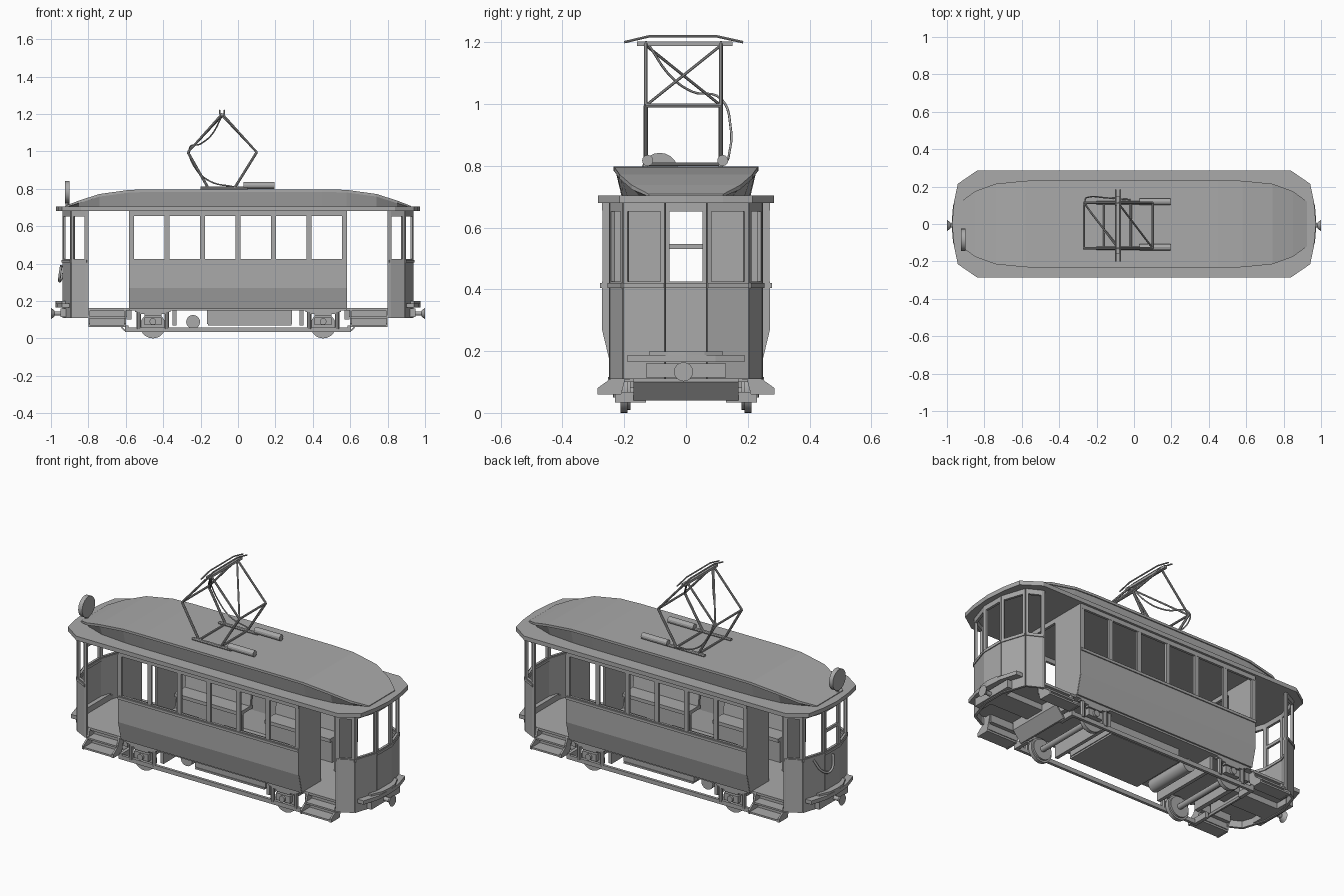
import bpy, bmesh, math
from mathutils import Vector, Matrix

cube = bpy.data.objects.get("Cube")
if cube:
    bpy.data.objects.remove(cube, do_unlink=True)

grey = bpy.data.materials.new("plain grey")
grey.use_nodes = True
grey.diffuse_color = (0.4, 0.4, 0.4, 1)
grey.node_tree.nodes["Principled BSDF"].inputs["Base Color"].default_value = (0.4, 0.4, 0.4, 1)
ENDS = SIDES = (-1, 1)


def finish(bm, name, smooth=False):
    bmesh.ops.recalc_face_normals(bm, faces=bm.faces)
    mesh = bpy.data.meshes.new(name)
    bm.to_mesh(mesh)
    bm.free()
    obj = bpy.data.objects.new(name, mesh)
    mesh.materials.append(grey)
    bpy.context.collection.objects.link(obj)
    if smooth:
        bpy.ops.object.select_all(action='DESELECT')
        obj.select_set(True)
        bpy.context.view_layer.objects.active = obj
        bpy.ops.object.shade_smooth_by_angle(angle=math.radians(40))
    return obj


def box(bm, x, y, z):
    size = [abs(r[1] - r[0]) for r in (x, y, z)]
    mid = [(r[0] + r[1]) / 2 for r in (x, y, z)]
    bmesh.ops.create_cube(bm, size=1, matrix=Matrix.Translation(mid) @ Matrix.Diagonal((*size, 1)))


def prism(bm, points, move):
    face = bm.faces.new([bm.verts.new(p) for p in points])
    out = bmesh.ops.extrude_face_region(bm, geom=[face], use_keep_orig=True)["geom"]
    bmesh.ops.translate(bm, verts=[g for g in out if isinstance(g, bmesh.types.BMVert)], vec=move)


def slab(bm, a, b, z0, z1, t=0.014):
    """Upright plate standing between two plan points."""
    a, b = Vector(a), Vector(b)
    d = (b - a).normalized() * t / 2
    n = Vector((-d.y, d.x))
    prism(bm, [(*p, z0) for p in (a + n, b + n, b - n, a - n)], (0, 0, z1 - z0))


def rod(bm, a, b, r, sides=8, r2=None):
    a, b = Vector(a), Vector(b)
    turn = (b - a).to_track_quat('Z', 'Y').to_matrix().to_4x4()
    bmesh.ops.create_cone(bm, cap_ends=True, segments=sides, radius1=r, radius2=r if r2 is None else r2,
                          depth=(b - a).length, matrix=Matrix.Translation((a + b) / 2) @ turn)


def cable(name, points, r):
    curve = bpy.data.curves.new(name, 'CURVE')
    curve.dimensions = '3D'
    curve.bevel_depth = r
    curve.bevel_resolution = 1
    curve.resolution_u = 6
    s = curve.splines.new('BEZIER')
    s.bezier_points.add(len(points) - 1)
    for bp, p in zip(s.bezier_points, points):
        bp.co = p
        bp.handle_left_type = bp.handle_right_type = 'AUTO'
    curve.materials.append(grey)
    bpy.context.collection.objects.link(bpy.data.objects.new(name, curve))


def outline(quarter):
    """Mirror one quarter of a plan outline to all four corners."""
    half = quarter + [(x, -y) for x, y in reversed(quarter) if y]
    return half + [(-x, -y) for x, y in half]


# Saloon sides: tapered lower panel, window posts, header and belt rail
for s in SIDES:
    bm = bmesh.new()
    section = [(0.272, 0.425), (0.272, 0.27), (0.245, 0.158), (0.233, 0.158), (0.258, 0.27), (0.258, 0.425)]
    prism(bm, [(-0.58, s * y, z) for y, z in section], (1.16, 0, 0))
    box(bm, (-0.58, 0.58), (s * 0.258, s * 0.272), (0.655, 0.7))
    for i in range(7):
        x = (i - 3) * 0.19
        box(bm, (x - 0.013, x + 0.013), (s * 0.258, s * 0.271), (0.42, 0.66))
    box(bm, (-0.58, 0.58), (s * 0.268, s * 0.278), (0.405, 0.42))
    finish(bm, "saloon_side")

# Bulkheads with a middle doorway
for e in ENDS:
    bm = bmesh.new()
    for s in SIDES:
        outer = [(0.07, 0.16), (0.243, 0.16), (0.27, 0.27), (0.27, 0.69), (0.07, 0.69)]
        prism(bm, [(e * 0.582, s * y, z) for y, z in outer], (-e * 0.014, 0, 0))
    box(bm, (e * 0.568, e * 0.582), (-0.07, 0.07), (0.655, 0.69))
    finish(bm, "bulkhead")

# Vestibules: faceted front, panels below and framed windows above
corners = [(0.805, 0.243), (0.888, 0.2), (0.932, 0.067), (0.932, -0.067), (0.888, -0.2), (0.805, -0.243)]
for e in ENDS:
    bm = bmesh.new()
    plan = [Vector((e * x, y)) for x, y in corners]
    for a, b in zip(plan, plan[1:]):
        slab(bm, a, b, 0.11, 0.425)
        slab(bm, a, b, 0.652, 0.69)
        slab(bm, a, b, 0.405, 0.42, 0.024)
        d = (b - a).normalized() * 0.014
        slab(bm, a, a + d, 0.42, 0.66)
        slab(bm, b - d, b, 0.42, 0.66)
    for s in SIDES:
        box(bm, (e * 0.8, e * 0.815), (s * 0.232, s * 0.248), (0.11, 0.69))
    finish(bm, "vestibule")
bm = bmesh.new()
box(bm, (-0.938, -0.926), (-0.062, 0.062), (0.53, 0.547))
finish(bm, "window_bar")

# Floor with narrower platforms
bm = bmesh.new()
prism(bm, [(x, y, 0.148) for x, y in outline([(0.58, 0.236), (0.58, 0.225), (0.83, 0.225), (0.885, 0.195), (0.928, 0.065)])],
      (0, 0, 0.014))
finish(bm, "floor")

# Longitudinal benches
for s in SIDES:
    bm = bmesh.new()
    for e in ENDS:
        span = (e * 0.08, e * 0.5)
        box(bm, span, (s * 0.13, s * 0.245), (0.285, 0.305))
        box(bm, span, (s * 0.15, s * 0.165), (0.162, 0.285))
        prism(bm, [(e * 0.08, s * y, z) for y, z in ((0.225, 0.305), (0.24, 0.305), (0.257, 0.42), (0.244, 0.42))],
              (e * 0.42, 0, 0))
    finish(bm, "bench")

# Roof: eave plate and overhanging raised deck that slopes down at the ends
bm = bmesh.new()
prism(bm, [(x, y, 0.68) for x, y in outline([(0.84, 0.285), (0.942, 0.215), (0.962, 0.12), (0.973, 0)])], (0, 0, 0.024))
finish(bm, "roof_eave")
bm = bmesh.new()
half = [(0.45, 0.234, 0.797), (0.58, 0.231, 0.794), (0.74, 0.215, 0.772), (0.85, 0.175, 0.737), (0.925, 0.12, 0.708)]
stations = [(-x, y, z) for x, y, z in reversed(half)] + half
rings = []
for x, y, z in stations:
    low = max(z - 0.014, 0.7)
    right = [(y, z), (y, low), (y - 0.006, low), (y - 0.026, 0.699)]
    ring = right + [(-a, b) for a, b in reversed(right)]
    rings.append([bm.verts.new((x, a, b)) for a, b in ring])
for r, q in zip(rings, rings[1:]):
    for i in range(8):
        j = (i + 1) % 8
        bm.faces.new((r[i], r[j], q[j], q[i]))
bm.faces.new(rings[0])
bm.faces.new(rings[-1])
finish(bm, "roof_deck")

# Route disc on the roof end
bm = bmesh.new()
rod(bm, (-0.925, -0.085, 0.782), (-0.9, -0.085, 0.782), 0.06, 20)
rod(bm, (-0.912, -0.085, 0.69), (-0.912, -0.085, 0.73), 0.01)
finish(bm, "roof_disc", True)

# Entrance steps
for e in ENDS:
    for s in SIDES:
        bm = bmesh.new()
        span = (e * 0.605, e * 0.795)
        box(bm, span, (s * 0.21, s * 0.285), (0.062, 0.072))
        box(bm, span, (s * 0.19, s * 0.252), (0.106, 0.116))
        box(bm, span, (s * 0.205, s * 0.213), (0.072, 0.106))
        box(bm, span, (s * 0.183, s * 0.192), (0.106, 0.162))
        side = [(0.183, 0.162), (0.225, 0.162), (0.245, 0.11), (0.287, 0.08), (0.287, 0.06), (0.21, 0.06)]
        for x in (0.6, 0.79):
            prism(bm, [(e * x, s * y, z) for y, z in side], (e * 0.01, 0, 0))
        finish(bm, "entrance_steps")

# Bumpers and couplers
for e in ENDS:
    bm = bmesh.new()
    for w, z0, z1 in ((0.19, 0.165, 0.187), (0.12, 0.185, 0.199)):
        shape = [(0.9, -w), (0.94, -w), (0.968, -w / 2), (0.975, 0), (0.968, w / 2), (0.94, w), (0.9, w)]
        prism(bm, [(e * x, y, z0) for x, y in shape], (0, 0, z1 - z0))
    box(bm, (e * 0.9, e * 0.948), (-0.13, 0.13), (0.115, 0.16))
    finish(bm, "bumper")
    bm = bmesh.new()
    rod(bm, (e * 0.92, -0.008, 0.133), (e * 0.985, -0.008, 0.133), 0.012, 12)
    rod(bm, (e * 0.98, -0.008, 0.133), (e, -0.008, 0.133), 0.014, 16, 0.031)
    finish(bm, "coupler", True)

# Wheels and axles
for e in ENDS:
    bm = bmesh.new()
    x = e * 0.455
    rod(bm, (x, -0.2, 0.068), (x, 0.2, 0.068), 0.016, 12)
    for s in SIDES:
        rod(bm, (x, s * 0.19, 0.068), (x, s * 0.212, 0.068), 0.068, 28)
        rod(bm, (x, s * 0.18, 0.068), (x, s * 0.192, 0.068), 0.058, 28)
    finish(bm, "wheelset", True)

# Truck frame with axle boxes and leaf springs
for s in SIDES:
    bm = bmesh.new()
    box(bm, (-0.605, 0.605), (s * 0.214, s * 0.23), (0.034, 0.058))
    for e in ENDS:
        x = e * 0.455
        box(bm, (x - 0.045, x + 0.045), (s * 0.213, s * 0.238), (0.072, 0.112))
        rod(bm, (x, s * 0.23, 0.09), (x, s * 0.25, 0.09), 0.018, 12)
        for k in range(3):
            w = 0.095 - 0.025 * k
            box(bm, (x - w, x + w), (s * 0.212, s * 0.236), (0.14 - 0.01 * k, 0.15 - 0.01 * k))
        for d in (-0.075, 0.075):
            rod(bm, (x + d, s * 0.224, 0.05), (x + d, s * 0.224, 0.15), 0.012)
        box(bm, (e * 0.585, e * 0.605), (s * 0.13, s * 0.23), (0.034, 0.068))
    finish(bm, "truck_side")

# Underfloor beams, guard boards, equipment box and air tank
bm = bmesh.new()
for e in ENDS:
    box(bm, (e * 0.57, e * 0.595), (-0.2, 0.2), (0.1, 0.15))
    prism(bm, [(e * x, -0.17, z) for x, z in ((0.6, 0.04), (0.61, 0.04), (0.66, 0.1), (0.66, 0.148), (0.65, 0.148), (0.65, 0.1))],
          (0, 0.34, 0))
    box(bm, (e * 0.33, e * 0.35), (-0.21, 0.21), (0.07, 0.15))
    box(bm, (e * 0.58, e * 0.9), (-0.06, 0.06), (0.115, 0.15))
finish(bm, "underframe")
bm = bmesh.new()
box(bm, (-0.165, 0.29), (-0.16, 0.16), (0.078, 0.15))
box(bm, (-0.16, 0.285), (-0.165, 0.165), (0.068, 0.078))
finish(bm, "equipment_box")
bm = bmesh.new()
rod(bm, (-0.24, -0.13, 0.088), (-0.24, 0.15, 0.088), 0.037, 20)
finish(bm, "air_tank", True)

# Current collector: base, diamond arms, cross braces and contact bow
TOP, KNEES, FEET = (-0.085, 1.2), ((-0.268, 0.995), (0.1, 0.995)), ((-0.16, 0.805), (-0.018, 0.805))
Y0, Y1 = -0.13, 0.113
bm = bmesh.new()
for y in (Y0, Y1):
    rod(bm, (-0.2, y, 0.803), (0.05, y, 0.803), 0.009)
    rod(bm, (0.03, y + 0.006, 0.817), (0.195, y + 0.006, 0.817), 0.018, 12)
    for (kx, kz), (fx, fz) in zip(KNEES, FEET):
        rod(bm, (fx, y, fz), (kx, y, kz), 0.007)
        rod(bm, (kx, y, kz), (TOP[0], y, TOP[1]), 0.006)
for (kx, kz), ya, yb in zip(KNEES, (Y1, Y0), (Y0, Y1)):
    rod(bm, (kx, Y0, kz), (kx, Y1, kz), 0.006)
    rod(bm, (kx, ya, kz), (TOP[0], yb, TOP[1] - 0.01), 0.005)
for x, z in FEET:
    rod(bm, (x, Y0, z), (x, Y1, z), 0.006)
box(bm, (-0.094, -0.076), (-0.158, 0.15), (1.188, 1.202))
bow = [(-0.2, 1.2), (-0.12, 1.219), (0.1, 1.219), (0.185, 1.2)]
for (ya, za), (yb, zb) in zip(bow, bow[1:]):
    for x in (-0.097, -0.073):
        rod(bm, (x, ya, za), (x, yb, zb), 0.004)
finish(bm, "current_collector")
cable("collector_cable", [(-0.085, -0.12, 1.19), (-0.14, -0.05, 1.09), (-0.2, 0.02, 1.04), (-0.26, 0.115, 1.015),
                          (-0.235, 0.145, 0.92), (-0.15, 0.14, 0.84), (-0.02, 0.13, 0.81)], 0.004)

# Jumper hose hanging on the end panel
cable("jumper_hose", [(-0.915, 0.14, 0.4), (-0.945, 0.09, 0.32), (-0.955, 0.03, 0.31), (-0.945, 0, 0.39)], 0.007)
